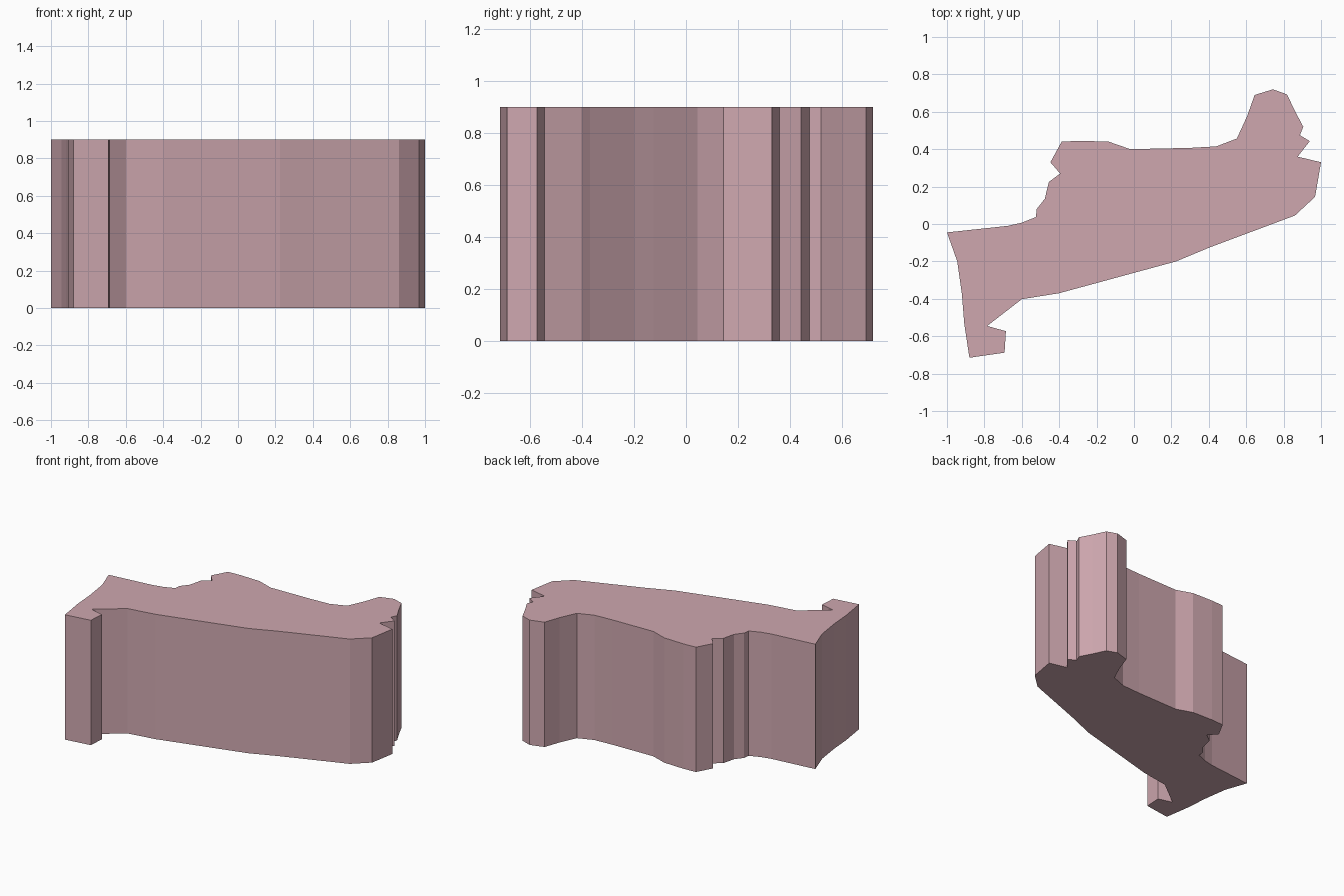
import bpy, bmesh

HEIGHT = 0.9

# Plan outline, clockwise from the far left corner
OUTLINE = [
    # upper left edge and stepped shoulder
    (-1, -0.045), (-0.675, -0.01), (-0.6, 0.007), (-0.525, 0.037),
    (-0.52, 0.08), (-0.477, 0.135), (-0.455, 0.225), (-0.395, 0.27),
    (-0.447, 0.33), (-0.387, 0.44), (-0.29, 0.445), (-0.135, 0.44),
    # long back edge
    (-0.02, 0.4), (0.3, 0.407), (0.44, 0.415), (0.55, 0.457),
    # rounded top and notched right end
    (0.605, 0.577), (0.645, 0.69), (0.743, 0.72), (0.818, 0.693),
    (0.86, 0.605), (0.905, 0.52), (0.887, 0.475), (0.94, 0.443),
    (0.875, 0.36), (1, 0.33), (0.968, 0.145), (0.86, 0.045),
    # long front edge
    (0.405, -0.125), (0.225, -0.2), (-0.4, -0.37), (-0.6, -0.402),
    # lower left foot
    (-0.785, -0.545), (-0.685, -0.573), (-0.692, -0.688), (-0.88, -0.715),
    (-0.908, -0.53), (-0.92, -0.375), (-0.945, -0.2),
]

dusty_pink = bpy.data.materials.new("dusty_pink")
dusty_pink.diffuse_color = (0.62, 0.39, 0.43, 1)

# Extrude the outline straight up into a closed slab
bm = bmesh.new()
base = bm.faces.new([bm.verts.new((x, y, 0)) for x, y in OUTLINE])
top = bmesh.ops.extrude_face_region(bm, geom=[base], use_keep_orig=True)
bmesh.ops.translate(bm, vec=(0, 0, HEIGHT),
                    verts=[g for g in top["geom"] if isinstance(g, bmesh.types.BMVert)])
bmesh.ops.recalc_face_normals(bm, faces=bm.faces)
mesh = bpy.data.meshes.new("extruded_region")
bm.to_mesh(mesh)
bm.free()
mesh.materials.append(dusty_pink)
bpy.context.collection.objects.link(bpy.data.objects.new("extruded_region", mesh))
